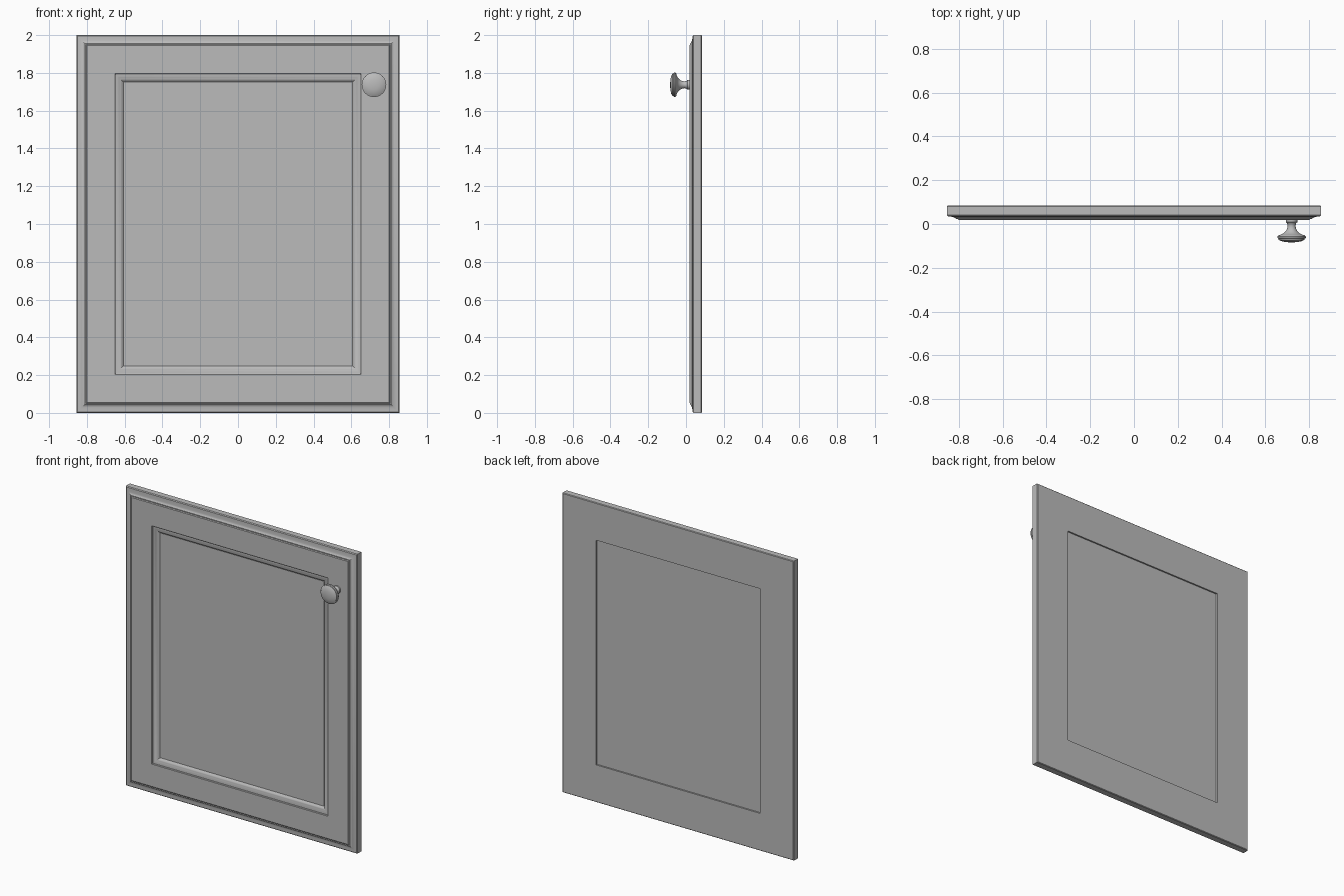
import bpy, bmesh, math

if "Cube" in bpy.data.objects:
    bpy.data.objects.remove(bpy.data.objects["Cube"])

# Single grey paint
grey = bpy.data.materials.new("plain grey")
grey.use_nodes = True
colour = (0.5, 0.5, 0.5, 1)
grey.diffuse_color = colour
grey.node_tree.nodes["Principled BSDF"].inputs["Base Color"].default_value = colour

HALF_W, HALF_H, BACK = 0.855, 1.0, 0.084


def finish(bm, name, angle):
    bmesh.ops.recalc_face_normals(bm, faces=bm.faces)
    mesh = bpy.data.meshes.new(name)
    bm.to_mesh(mesh)
    bm.free()
    mesh.materials.append(grey)
    obj = bpy.data.objects.new(name, mesh)
    bpy.context.collection.objects.link(obj)
    bpy.ops.object.select_all(action='DESELECT')
    bpy.context.view_layer.objects.active = obj
    obj.select_set(True)
    bpy.ops.object.shade_smooth_by_angle(angle=math.radians(angle))
    return obj


def skin(bm, rings, closed=False):
    """Join neighbouring rings of equal length with quads."""
    pairs = list(zip(rings, rings[1:]))
    if closed:
        pairs.append((rings[-1], rings[0]))
    for a, b in pairs:
        n = len(a)
        for i in range(n):
            j = (i + 1) % n
            bm.faces.new((a[i], a[j], b[j], b[i]))


def rectangle(bm, inset, y):
    w, h = HALF_W - inset, HALF_H - inset
    return [bm.verts.new((sx * w, y, HALF_H + sz * h))
            for sx, sz in ((-1, -1), (1, -1), (1, 1), (-1, 1))]


# Mitred frame: (inset from the edge, depth), from back opening round to front opening
frame_profile = [
    (0.25, BACK), (0.004, BACK), (0, 0.08), (0, 0.04), (0.005, 0.035),
    (0.018, 0.034), (0.03, 0.031), (0.039, 0.027), (0.044, 0.022),
    (0.05, 0.022), (0.055, 0.018),
    (0.204, 0.018), (0.208, 0.021), (0.208, 0.026), (0.219, 0.027),
    (0.225, 0.03), (0.232, 0.031), (0.24, 0.036), (0.25, 0.046),
]
bm = bmesh.new()
skin(bm, [rectangle(bm, *p) for p in frame_profile], closed=True)
finish(bm, "door_frame", 25)

# Flat centre panel, slightly recessed on both sides
bm = bmesh.new()
front, back = rectangle(bm, 0.249, 0.043), rectangle(bm, 0.249, 0.074)
skin(bm, [front, back])
bm.faces.new(front)
bm.faces.new(back)
finish(bm, "centre_panel", 25)

# Turned knob: (radius, depth) from foot to domed face
knob_profile = [
    (0.026, 0.02), (0.026, 0.008), (0.021, 0.004), (0.018, -0.008),
    (0.02, -0.02), (0.026, -0.032), (0.036, -0.042), (0.05, -0.049),
    (0.06, -0.052), (0.065, -0.057), (0.065, -0.064), (0.059, -0.067),
    (0.059, -0.072), (0.048, -0.078), (0.026, -0.083),
]
SIDES = 32
bm = bmesh.new()
rings = []
for r, y in knob_profile:
    rings.append([bm.verts.new((0.72 + r * math.cos(math.tau * i / SIDES), y,
                                1.737 + r * math.sin(math.tau * i / SIDES)))
                  for i in range(SIDES)])
skin(bm, rings)
bm.faces.new(rings[0])
tip = bm.verts.new((0.72, -0.084, 1.737))
for i in range(SIDES):
    bm.faces.new((rings[-1][i], rings[-1][(i + 1) % SIDES], tip))
finish(bm, "round_knob", 40)
